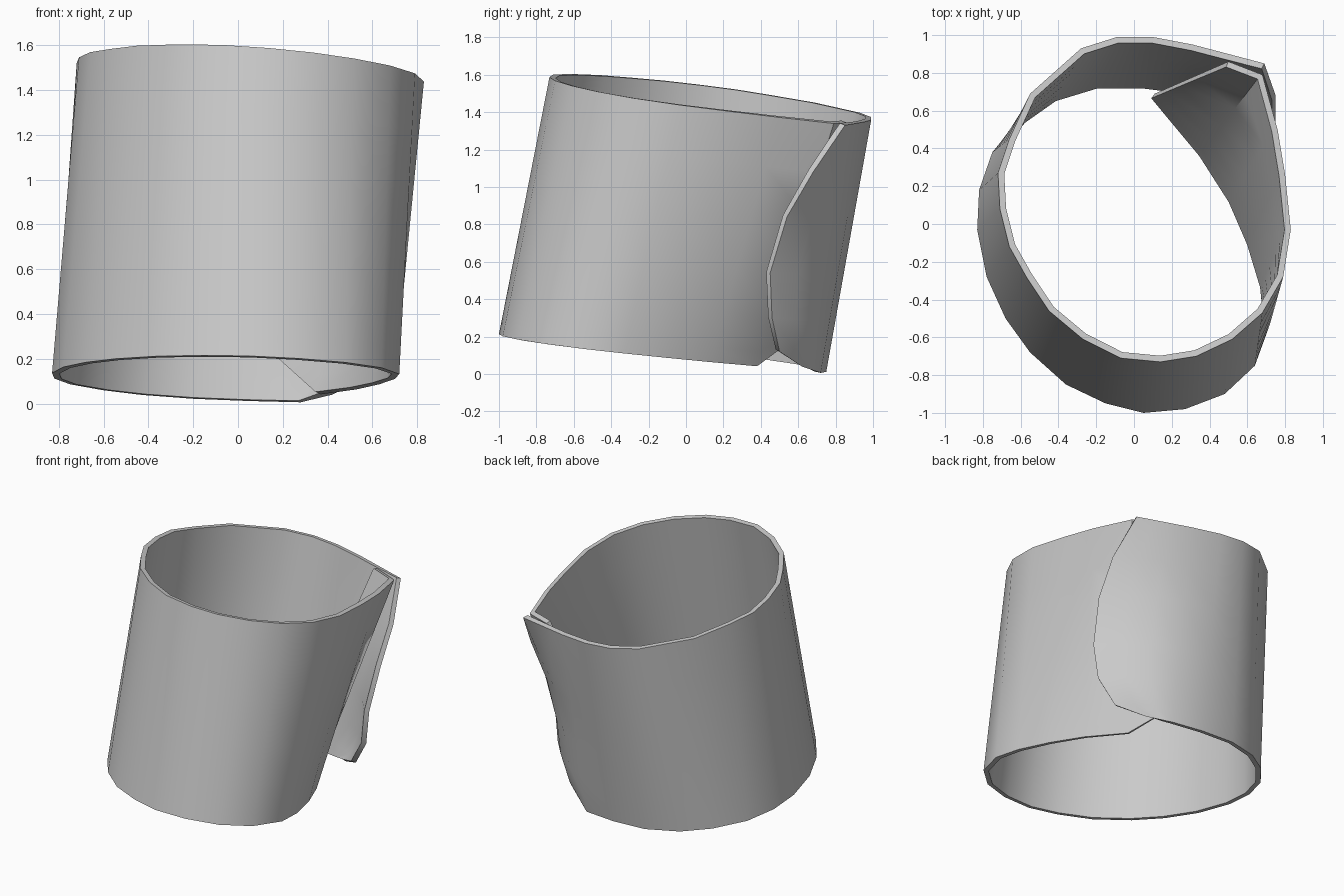
import bpy, bmesh, math
from mathutils import Vector

cube = bpy.data.objects.get("Cube")
if cube:
    bpy.data.objects.remove(cube, do_unlink=True)

# Single grey material
grey = bpy.data.materials.new("plain grey")
grey.use_nodes = True
colour = (0.6, 0.6, 0.6, 1)
grey.diffuse_color = colour
grey.node_tree.nodes["Principled BSDF"].inputs["Base Color"].default_value = colour

# Plan outlines from the tucked inner end, round the front, to the outer flap
BOTTOM = [(.11, .69), (.37, .38), (.53, .13), (.63, -.1), (.7, -.33), (.72, -.53),
          (.64, -.75), (.48, -.9), (.27, -.98), (.05, -1), (-.15, -.95), (-.36, -.85),
          (-.55, -.68), (-.68, -.5), (-.78, -.28), (-.83, -.03), (-.82, .18),
          (-.75, .38), (-.6, .56), (-.43, .68), (-.2, .75), (.05, .75), (.28, .72)]
TOP = [(.5, .86), (.68, .79), (.76, .5), (.8, .26), (.83, -.03), (.79, -.28),
       (.68, -.47), (.52, -.61), (.33, -.7), (.14, -.73), (-.07, -.71), (-.27, -.61),
       (-.45, -.46), (-.57, -.28), (-.66, -.12), (-.71, .08), (-.72, .27),
       (-.66, .45), (-.55, .69), (-.28, .93), (-.09, .99), (.1, .99), (.31, .95)]
# Rounded free edge of the flap, from bottom to top
FLAP = [(.42, .62, .04), (.58, .5, .12), (.69, .46, .3), (.72, .45, .54),
        (.75, .54, .84), (.75, .68, 1.08), (.69, .85, 1.33)]
ROWS = [0, .06, .2, .38, .62, .8, 1]


def bottom_point(x, y):
    return Vector((x, y, .1 - .115 * y - .04 * x))


def top_point(x, y):
    return Vector((x, y, 1.5 - .135 * y - .08 * x))


# Columns of the wrapped sheet
columns = []
for i, (low, high) in enumerate(zip(BOTTOM, TOP)):
    start, end = bottom_point(*low), top_point(*high)
    if i == 0:
        start.z = .27  # clipped corner of the tucked end
    columns.append([start.lerp(end, t) for t in ROWS])

# Flap columns, bowed slightly outward
edge = [Vector(p) for p in FLAP]
root = columns[-1]
for s in (.33, .67):
    bow = Vector((.6, .8, 0)) * .04 * math.sin(math.pi * s)
    columns.append([a.lerp(b, s) + bow * (b - a).length * 2 * (0 < k < len(ROWS) - 1)
                    for k, (a, b) in enumerate(zip(root, edge))])
columns.append(edge)

# Join the columns into one sheet
bm = bmesh.new()
grid = [[bm.verts.new(p) for p in column] for column in columns]
for left, right in zip(grid, grid[1:]):
    for k in range(len(ROWS) - 1):
        bm.faces.new((left[k], left[k + 1], right[k + 1], right[k]))
bm.normal_update()
front_face = min(bm.faces, key=lambda f: f.calc_center_median().y)
if front_face.normal.y > 0:
    bmesh.ops.reverse_faces(bm, faces=bm.faces[:])
mesh = bpy.data.meshes.new("wrapped_cuff")
bm.to_mesh(mesh)
bm.free()
mesh.materials.append(grey)
cuff = bpy.data.objects.new("wrapped_cuff", mesh)
bpy.context.collection.objects.link(cuff)

# Sheet thickness, grown inward
solid = cuff.modifiers.new("thickness", 'SOLIDIFY')
solid.thickness = .033
solid.offset = -1
solid.use_even_offset = True

bpy.context.view_layer.objects.active = cuff
cuff.select_set(True)
bpy.ops.object.modifier_apply(modifier=solid.name)
bpy.ops.object.shade_smooth_by_angle(angle=math.radians(40))
